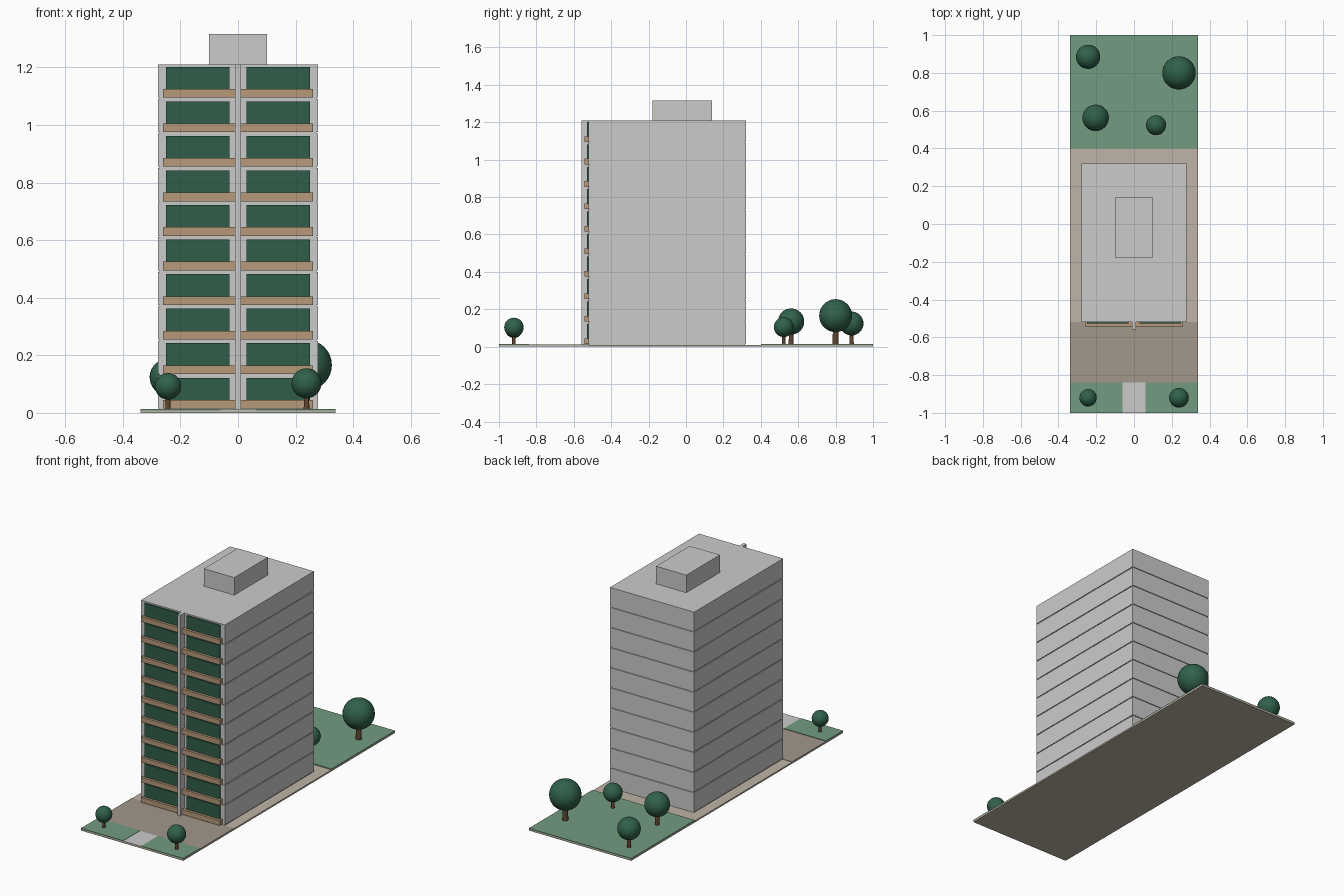
import bpy

if "Cube" in bpy.data.objects:
    bpy.data.objects.remove(bpy.data.objects["Cube"])

def mat(name, r, g, b):
    m = bpy.data.materials.new(name)
    m.diffuse_color = (r, g, b, 1)
    m.use_nodes = True
    m.node_tree.nodes["Principled BSDF"].inputs["Base Color"].default_value = m.diffuse_color
    return m

GLASS = mat("dark_green", 0.03, 0.11, 0.065)
WOOD = mat("tan", 0.47, 0.32, 0.19)
GRASS = mat("grass_green", 0.17, 0.33, 0.22)
PAVE = mat("paving_beige", 0.52, 0.46, 0.38)
PLAZA = mat("plaza_brown", 0.36, 0.31, 0.26)
BARK = mat("bark", 0.12, 0.06, 0.03)
LEAF = mat("leaf_green", 0.03, 0.12, 0.07)

def box(name, x0, x1, y0, y1, z0, z1, m=None):
    bpy.ops.mesh.primitive_cube_add(size=1, location=((x0 + x1) / 2, (y0 + y1) / 2, (z0 + z1) / 2))
    o = bpy.context.object
    o.name = name
    o.scale = (x1 - x0, y1 - y0, z1 - z0)
    bpy.ops.object.transform_apply(location=False, rotation=False, scale=True)
    if m:
        o.data.materials.append(m)
    return o

def tree(x, y, r):
    zc = 0.012 + 1.75 * r
    bpy.ops.mesh.primitive_cone_add(vertices=12, radius1=0.19 * r, radius2=0.15 * r,
                                    depth=zc - 0.01, location=(x, y, (zc + 0.01) / 2))
    trunk = bpy.context.object
    trunk.name = "tree_trunk"
    trunk.data.materials.append(BARK)
    bpy.ops.object.shade_smooth_by_angle()
    bpy.ops.mesh.primitive_uv_sphere_add(segments=32, ring_count=16, radius=r, location=(x, y, zc))
    crown = bpy.context.object
    crown.name = "tree_crown"
    crown.data.materials.append(LEAF)
    bpy.ops.object.shade_smooth()

# site plates
W = 0.338
box("site_base", -W, W, -1, 1, 0, 0.009, PAVE)
box("front_plaza", -W, W, -0.84, -0.52, 0.008, 0.011, PLAZA)
box("back_lawn", -W, W, 0.4, 1, 0.008, 0.014, GRASS)
for s in (-1, 1):
    a, b = sorted((s * 0.06, s * W))
    box("front_lawn", a, b, -1, -0.84, 0.008, 0.014, GRASS)
box("entry_path", -0.06, 0.06, -1, -0.84, 0.008, 0.012)

# inner core, visible only in the shadow joints between floors
box("core", -0.273, 0.273, -0.515, 0.315, 0.008, 1.2)

# ten floors with glazing and balcony parapets
for i in range(10):
    z = 0.015 + 0.12 * i
    box("floor_block", -0.278, 0.278, -0.52, 0.32, z, z + 0.115)
    for s in (-1, 1):
        a, b = sorted((s * 0.03, s * 0.25))
        box("window", a, b, -0.528, -0.518, z + 0.01, z + 0.107, GLASS)
        a, b = sorted((s * 0.01, s * 0.26))
        box("balcony", a, b, -0.543, -0.519, z, z + 0.03, WOOD)

# central front fin and roof plant room
box("front_fin", -0.01, 0.01, -0.558, -0.518, 0.009, 1.21)
box("roof_room", -0.10, 0.10, -0.178, 0.14, 1.205, 1.315)

# trees
for t in ((-0.243, 0.885, 0.064), (0.238, 0.80, 0.088), (-0.203, 0.562, 0.07),
          (0.117, 0.523, 0.053), (-0.243, -0.92, 0.046), (0.238, -0.92, 0.052)):
    tree(*t)
